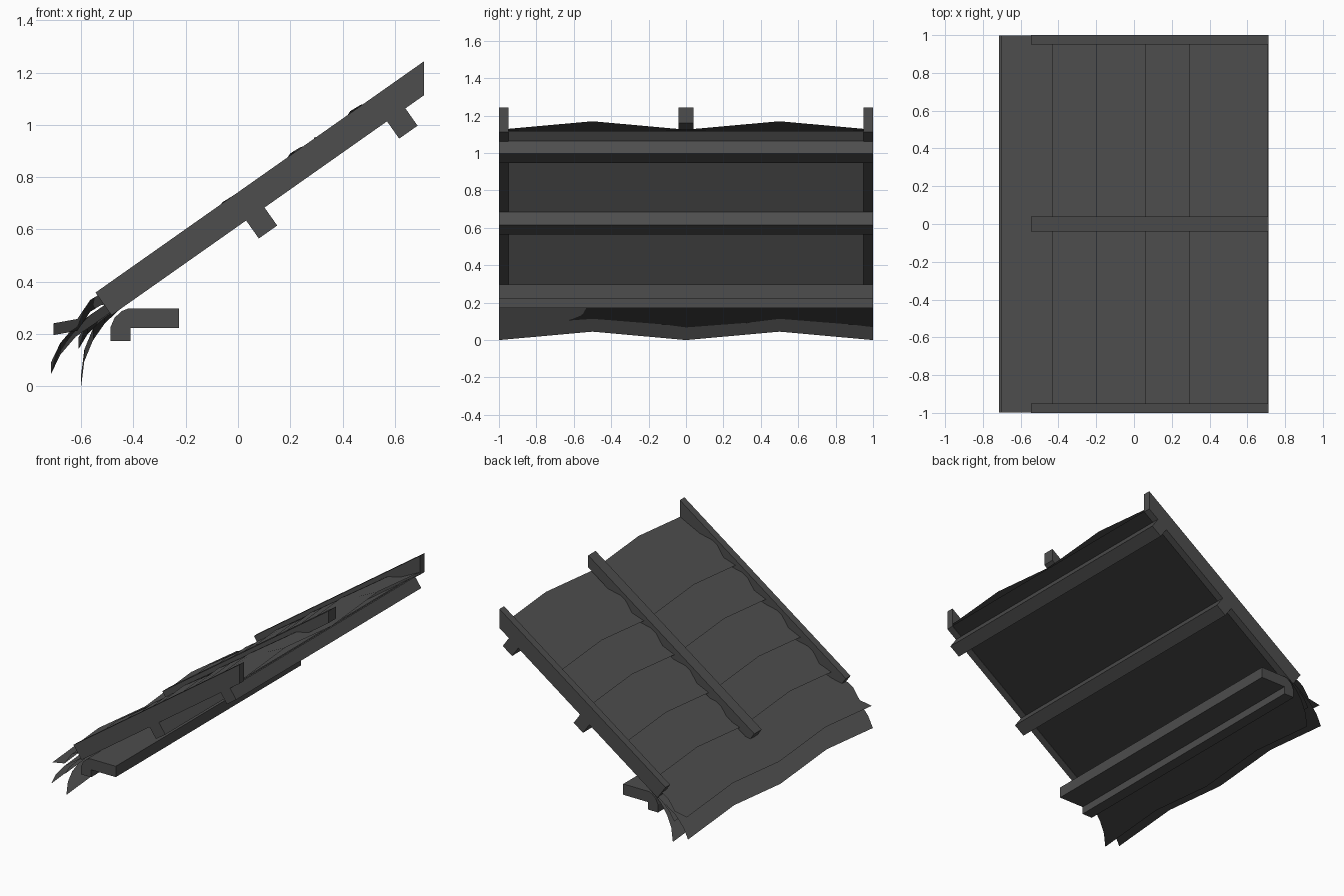
import bpy

if "Cube" in bpy.data.objects:
    bpy.data.objects.remove(bpy.data.objects["Cube"])

TOP_Z, SLOPE = 0.742, 0.704          # rafter top line: z = TOP_Z + SLOPE * x

# Dark grey for every part
dark = bpy.data.materials.new("dark_grey")
dark.diffuse_color = (0.075, 0.075, 0.075, 1)
dark.use_nodes = True
dark.node_tree.nodes["Principled BSDF"].inputs["Base Color"].default_value = dark.diffuse_color


def line(x, h=0.0):
    return TOP_Z + SLOPE * x + h


def make(name, verts, faces, normal=None):
    me = bpy.data.meshes.new(name)
    me.from_pydata(verts, [], faces)
    me.update()
    me.materials.append(dark)
    if normal:                        # even shading over the whole sheet
        for p in me.polygons:
            p.use_smooth = True
        me.normals_split_custom_set_from_vertices([normal] * len(verts))
    ob = bpy.data.objects.new(name, me)
    bpy.context.collection.objects.link(ob)
    return ob


def bar(name, profile, y0, y1):
    """Extrude an xz profile (anticlockwise seen from the front) along y."""
    n = len(profile)
    verts = [(x, y, z) for y in (y0, y1) for x, z in profile]
    faces = [tuple(range(n)), tuple(range(2 * n - 1, n - 1, -1))]
    faces += [(i, i + n, (i + 1) % n + n, (i + 1) % n) for i in range(n)]
    return make(name, verts, faces)


def sheet(name, crest, half=0.999, wave=0.045):
    """Thin zigzag sheet: crest profile at y = +-0.5, dropping by wave at 0 and the sides."""
    rows = [(-half, wave), (-0.5, 0), (0, wave), (0.5, 0), (half, wave)]
    n = len(crest)
    verts = [(x, y, z - d) for y, d in rows for x, z in crest]
    faces = [(r * n + i, r * n + i + 1, (r + 1) * n + i + 1, (r + 1) * n + i)
             for r in range(4) for i in range(n - 1)]
    return make(name, verts, faces, (0, 0, 1))


def rafter(name, y0, y1, depth):
    # depth is vertical; the low end is cut square to the slope
    k = depth / (1 + SLOPE ** 2)
    xb, x0, x1 = -0.545 + k * SLOPE, -0.545, 0.712
    bar(name, [(x0, line(x0)), (xb, line(x0) - k), (x1, line(x1, -depth)),
               (x1, line(x1))], y0, y1)


# Rafters: two deep side ones and a shallow middle one
rafter("left_rafter", -1, -0.95, 0.13)
rafter("right_rafter", 0.95, 1, 0.13)
rafter("middle_rafter", -0.04, 0.04, 0.083)

# Purlins crossing underneath
for name, cx, cz in (("upper_purlin", 0.627, 1.007), ("lower_purlin", 0.09, 0.625)):
    a, b = 0.043, 0.043               # half length along and across the slope
    ux, uz = 0.818, 0.576
    bar(name, [(cx + s * ux * a - t * uz * b, cz + s * uz * a + t * ux * b)
               for s, t in ((-1, -1), (1, -1), (1, 1), (-1, 1))], -1, 1)

# Bent eaves beam
bar("eaves_beam", [(-0.488, 0.172), (-0.412, 0.172), (-0.412, 0.223), (-0.225, 0.223),
                   (-0.225, 0.297), (-0.42, 0.297), (-0.445, 0.287), (-0.472, 0.262),
                   (-0.488, 0.225)], -1, 1)

# Flat lining between the side rafters
lo, hi = -0.49, 0.712
make("underside_panel", [(lo, -0.95, line(lo, -0.126)), (lo, 0.95, line(lo, -0.126)),
                         (hi, 0.95, line(hi, -0.126)), (hi, -0.95, line(hi, -0.126))],
     [(0, 1, 2, 3)], (0, 0, -1))

# Overlapping roof layers: tip, dip, bulge, then tucked under the next layer
shape = [(0, 0), (0.09, -0.03), (0.14, 0.008), (0.18, 0.004), (0.27, -0.04), (0.42, -0.072)]
layers = [(0.29, 0.004), (0.06, -0.005), (-0.2, -0.012), (-0.435, -0.022), (-0.705, -0.005)]
for i, (tip, drop) in enumerate(layers):
    lift = 0 if i < 2 else (-0.004 if i == 2 else -0.022)
    pts = shape if i == 0 else shape[:-1] + [(0.33, -0.058)]
    crest = [(tip + d, line(tip + d, h + (drop if d == 0 else lift))) for d, h in pts]
    sheet(f"roof_layer_{i + 1}", crest)

# Drooping fringe under the lowest layer
sheet("outer_fringe", [(-0.715, 0.092), (-0.68, 0.165), (-0.62, 0.235), (-0.54, 0.29), (-0.44, 0.36)])
sheet("middle_fringe", [(-0.61, 0.187), (-0.575, 0.245), (-0.53, 0.29), (-0.44, 0.36)])
sheet("inner_fringe", [(-0.6, 0.045), (-0.588, 0.14), (-0.555, 0.22), (-0.51, 0.285), (-0.43, 0.36)])
